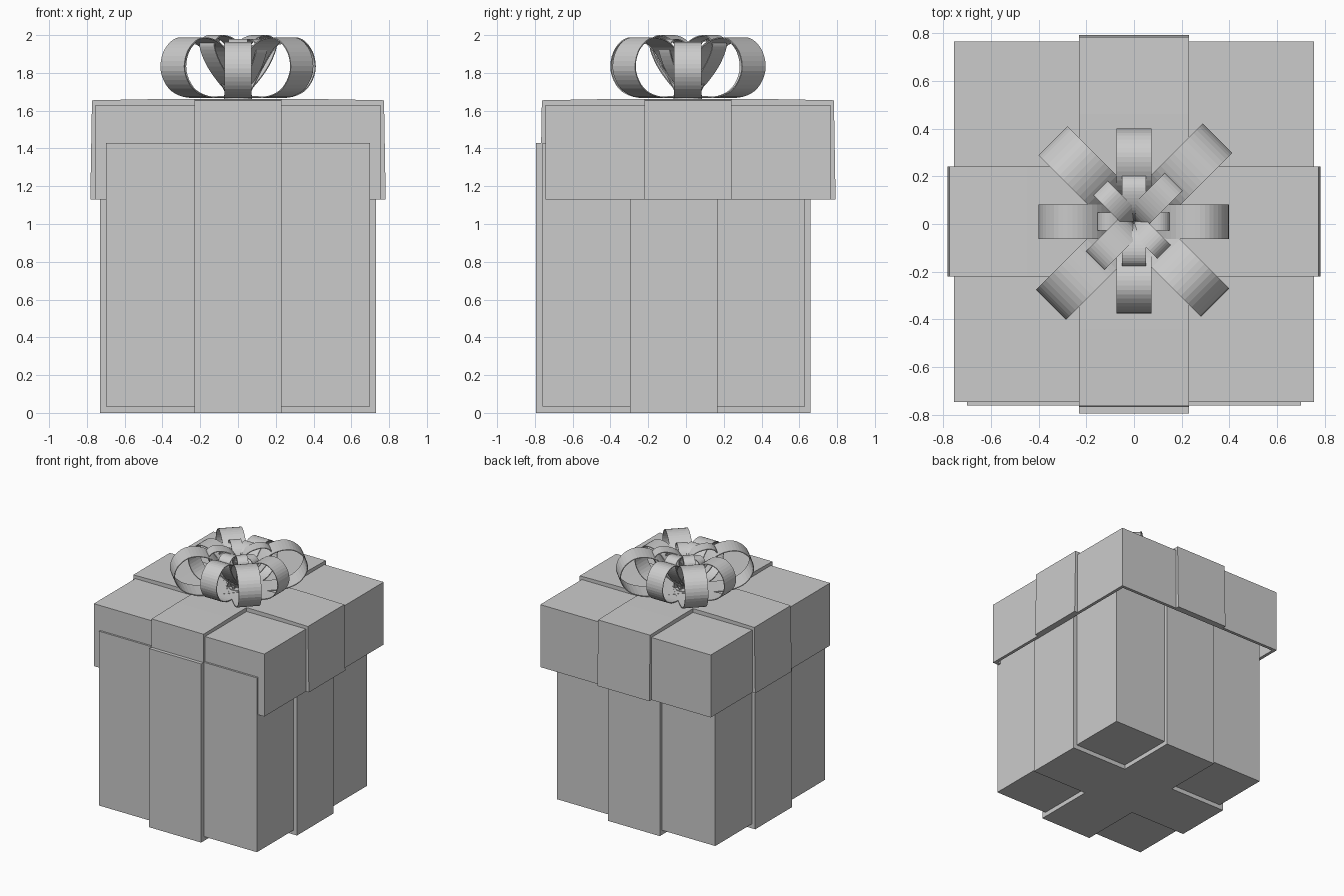
import bpy, bmesh, math
from mathutils import Vector, Matrix

if "Cube" in bpy.data.objects:
    bpy.data.objects.remove(bpy.data.objects["Cube"])

grey = bpy.data.materials.new("plain grey")
grey.diffuse_color = (0.6, 0.6, 0.6, 1)
grey.use_nodes = True
grey.node_tree.nodes["Principled BSDF"].inputs["Base Color"].default_value = grey.diffuse_color


def finish(name, bm):
    bmesh.ops.recalc_face_normals(bm, faces=bm.faces)
    me = bpy.data.meshes.new(name)
    bm.to_mesh(me)
    bm.free()
    me.materials.append(grey)
    ob = bpy.data.objects.new(name, me)
    bpy.context.collection.objects.link(ob)
    return ob


def box_bm(lo, hi):
    bm = bmesh.new()
    bmesh.ops.create_cube(bm, size=1)
    lo, hi = Vector(lo), Vector(hi)
    for v in bm.verts:
        v.co = Vector([(a + b) / 2 + c * (b - a) for a, b, c in zip(lo, hi, v.co)])
    return bm


# Box body with its two crossing ribbon bands (sits slightly forward of the lid)
finish("box_body", box_bm((-0.70, -0.76, 0.035), (0.70, 0.63, 1.43)))
finish("body_ribbon_front_back", box_bm((-0.23, -0.795, 0), (0.23, 0.66, 1.43)))
finish("body_ribbon_sides", box_bm((-0.73, -0.297, 0), (0.73, 0.167, 1.43)))

# Hollow lid
bm = box_bm((-0.755, -0.745, 1.13), (0.755, 0.765, 1.63))
bottom = min(bm.faces, key=lambda f: f.calc_center_median().z)
bmesh.ops.inset_region(bm, faces=[bottom], thickness=0.035)
ext = bmesh.ops.extrude_face_region(bm, geom=[bottom])
bmesh.ops.translate(bm, vec=(0, 0, 0.46),
                    verts=[g for g in ext["geom"] if isinstance(g, bmesh.types.BMVert)])
if bottom.is_valid:
    bmesh.ops.delete(bm, geom=[bottom], context="FACES_ONLY")
finish("lid", bm)


# Lid ribbon: a U-shaped strip, flaring slightly towards the bottom
def lid_band(name, turn):
    half = [(0.74, 1.13), (0.782, 1.13), (0.773, 1.655), (0.45, 1.661)]
    inner = [(0.74, 1.615)]
    prof = half + [(-x, z) for x, z in reversed(half)]
    prof += [(-x, z) for x, z in inner] + inner
    bm = bmesh.new()
    face = bm.faces.new([bm.verts.new((x, -0.23, z)) for x, z in prof])
    ext = bmesh.ops.extrude_face_region(bm, geom=[face])
    bmesh.ops.translate(bm, vec=(0, 0.46, 0),
                        verts=[g for g in ext["geom"] if isinstance(g, bmesh.types.BMVert)])
    bm.transform(Matrix.Translation((0, 0.01, 0)) @ Matrix.Rotation(turn, 4, "Z"))
    finish(name, bm)


lid_band("lid_ribbon_sides", 0)
lid_band("lid_ribbon_front_back", math.pi / 2)


# Bow loops: a strip swept along a smooth closed side profile
def smooth(pts, n=4):
    out = []
    for i in range(len(pts) - 1):
        p0, p1 = Vector(pts[max(i - 1, 0)]), Vector(pts[i])
        p2, p3 = Vector(pts[i + 1]), Vector(pts[min(i + 2, len(pts) - 1)])
        for k in range(n):
            t = k / n
            out.append(0.5 * (2 * p1 + (p2 - p0) * t + (2 * p0 - 5 * p1 + 4 * p2 - p3) * t * t
                              + (3 * p1 - p0 - 3 * p2 + p3) * t ** 3))
    out.append(Vector(pts[-1]))
    return out


def bow_loop(name, profile, angle, reach, width, height):
    bm = bmesh.new()
    rows = []
    for r, z in smooth(profile):
        rows.append([bm.verts.new((r * reach, s * width / 2, 1.67 + z * height)) for s in (-1, 1)])
    for a, b in zip(rows, rows[1:]):
        bm.faces.new((a[0], a[1], b[1], b[0]))
    bm.transform(Matrix.Translation((0, 0.01, 0)) @ Matrix.Rotation(math.radians(angle), 4, "Z"))
    ob = finish(name, bm)
    mod = ob.modifiers.new("thickness", "SOLIDIFY")
    mod.thickness = 0.006
    mod.offset = 0


# profiles as (fraction of reach, fraction of height)
OUTER = [(0, 0.02), (0.35, 0), (0.66, 0.02), (0.88, 0.16), (1, 0.45), (0.96, 0.76),
         (0.8, 0.97), (0.6, 0.99), (0.4, 0.85), (0.2, 0.5), (0, 0.06)]
INNER = [(0, 0.06), (0.35, 0.22), (0.75, 0.5), (0.98, 0.77), (0.97, 0.91),
         (0.75, 0.99), (0.45, 0.96), (0.2, 0.86), (0.05, 0.65), (0, 0.08)]

outer = [(0, 0.393, 0.145, 0.29), (45, 0.49, 0.175, 0.315), (90, 0.385, 0.145, 0.29),
         (135, 0.475, 0.172, 0.315), (180, 0.395, 0.145, 0.29), (225, 0.487, 0.178, 0.315),
         (270, 0.38, 0.145, 0.29), (315, 0.475, 0.168, 0.315)]
inner = [(0, 0.147, 0.075, 0.28), (45, 0.235, 0.105, 0.33), (90, 0.19, 0.10, 0.31),
         (135, 0.195, 0.085, 0.32), (180, 0.15, 0.075, 0.28), (225, 0.23, 0.11, 0.33),
         (270, 0.185, 0.10, 0.31), (315, 0.175, 0.08, 0.31)]
for i, args in enumerate(outer):
    bow_loop(f"bow_outer_loop_{i + 1}", OUTER, *args)
for i, args in enumerate(inner):
    bow_loop(f"bow_inner_loop_{i + 1}", INNER, *args)

# Small base under the bow
bm = bmesh.new()
bmesh.ops.create_cone(bm, cap_ends=True, segments=16, radius1=0.075, radius2=0.075, depth=0.025,
                      matrix=Matrix.Translation((0, 0.01, 1.67)))
finish("bow_base", bm)
